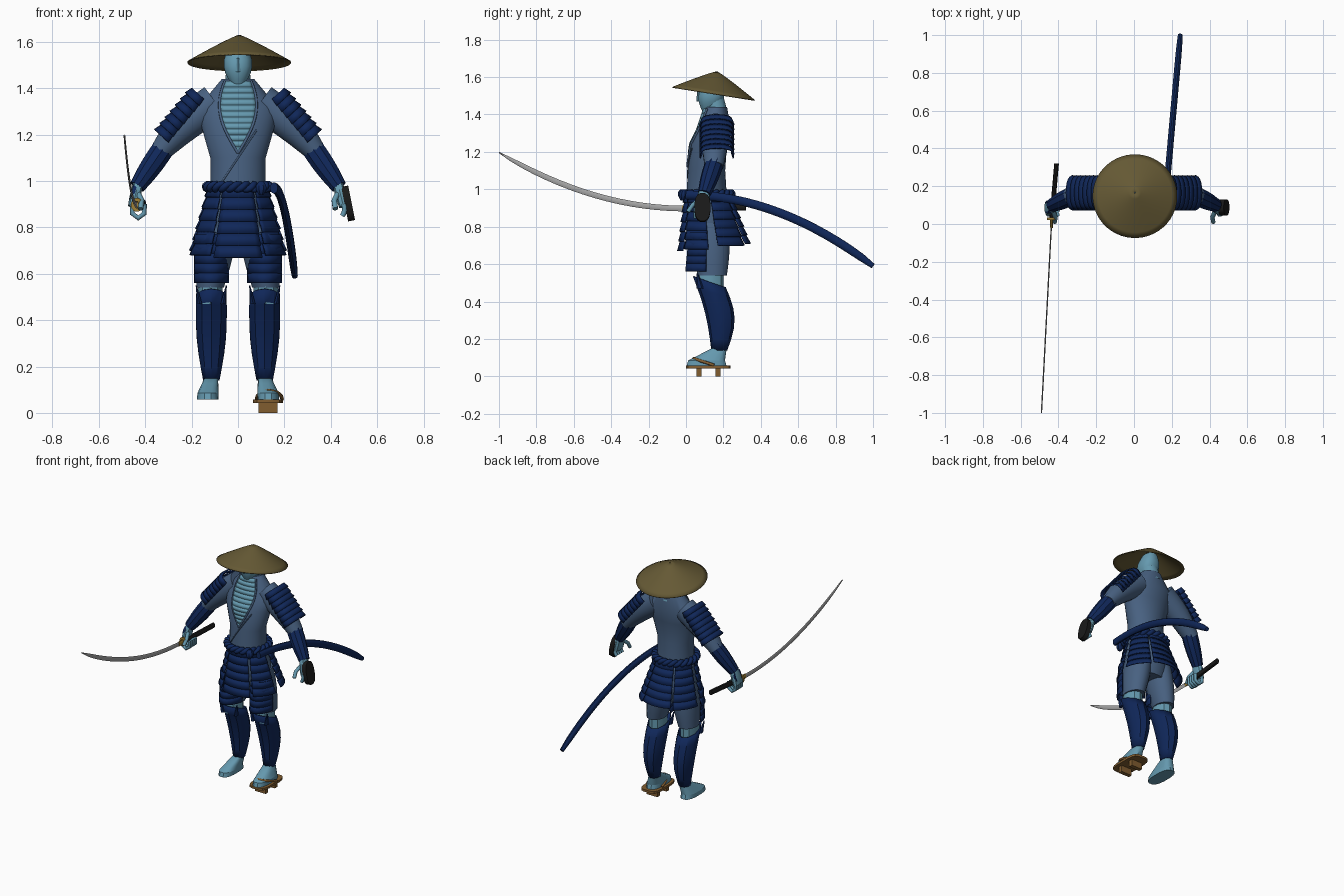
import bpy, bmesh, math
from math import sin, cos, pi, radians
from mathutils import Vector

if "Cube" in bpy.data.objects:
    bpy.data.objects.remove(bpy.data.objects["Cube"], do_unlink=True)

SIDES = ((1, "left"), (-1, "right"))
ACROSS, UP = (0, 1, 0), (0, 0, 1)


def colour(name, *rgb):
    material = bpy.data.materials.new(name)
    material.use_nodes = True
    material.diffuse_color = (*rgb, 1)
    material.node_tree.nodes["Principled BSDF"].inputs["Base Color"].default_value = (*rgb, 1)
    return material


SKIN = colour("pale blue skin", .13, .32, .43)
ROBE = colour("slate cloth", .065, .12, .22)
NAVY = colour("navy armour", .005, .02, .1)
STRAW = colour("olive straw", .13, .1, .035)
STEEL = colour("steel", .38, .38, .38)
BLACK = colour("black wrap", .01, .01, .01)
WOOD = colour("brown wood", .22, .11, .03)
GOLD = colour("dull gold", .35, .22, .04)


def add_object(name, data, material):
    data.materials.append(material)
    obj = bpy.data.objects.new(name, data)
    bpy.context.collection.objects.link(obj)
    return obj


def finish(name, bm, material, thickness=0):
    if not thickness:
        bmesh.ops.recalc_face_normals(bm, faces=bm.faces)
    mesh = bpy.data.meshes.new(name)
    bm.to_mesh(mesh)
    bm.free()
    obj = add_object(name, mesh, material)
    if thickness:
        solid = obj.modifiers.new("thickness", "SOLIDIFY")
        solid.thickness, solid.offset = thickness, 0
    return obj


def power(value, exponent):
    return math.copysign(abs(value) ** exponent, value)


def loft(name, centres, radii, material, sides=16, ref=None, square=1, tilt=0, shell=0):
    """Skin of rings: level ones, or set across the path when ref is given."""
    bm, rings = bmesh.new(), []
    centres = [Vector(c) for c in centres]
    last = len(centres) - 1
    for i, (centre, (a, b)) in enumerate(zip(centres, radii)):
        u, v = Vector((1, 0, 0)), Vector((0, 1, -tilt * i / last))
        if ref:
            along = centres[min(i + 1, last)] - centres[max(i - 1, 0)]
            u = along.cross(Vector(ref)).normalized()
            v = u.cross(along).normalized()
        angles = [math.tau * (k + .5) / sides for k in range(sides)]
        rings.append([bm.verts.new(centre + u * a * power(cos(t), square) + v * b * power(sin(t), square))
                      for t in angles])
    for low, high in zip(rings, rings[1:]):
        for k in range(sides):
            n = (k + 1) % sides
            bm.faces.new((low[k], low[n], high[n], high[k]))
    if not shell:
        bm.faces.new(rings[0])
        bm.faces.new(rings[-1])
    return finish(name, bm, material, shell)


def limb(name, start, end, first, final, material, bulge=0, bow=(0, 0, 0), steps=6, **style):
    """Tapering form between two points, swelling and bowing in the middle."""
    start, end, first, final = map(Vector, (start, end, first, final))
    times = [i / steps for i in range(steps + 1)]
    centres = [start.lerp(end, t) + Vector(bow) * sin(pi * t) for t in times]
    radii = [first.lerp(final, t) + Vector((bulge, bulge)) * sin(pi * t) for t in times]
    loft(name, centres, radii, material, **style)


def sheet(name, point, rows, material, columns=8, lift=0, thickness=.008, quilt=0):
    """Sheet over point(u, v, offset); the lower edge of each row is lifted."""
    bm = bmesh.new()
    for i in range(rows):
        upper, lower = [[bm.verts.new(point(2 * k / columns - 1, v, offset)) for k in range(columns + 1)]
                        for v, offset in ((i / rows, 0), ((i + 1) / rows, lift))]
        for k in range(columns):
            bm.faces.new((upper[k], upper[k + 1], lower[k + 1], lower[k]))
    if quilt:
        bmesh.ops.poke(bm, faces=bm.faces, offset=quilt)
    finish(name, bm, material, thickness)


def cord(name, points, radius, material, closed=False):
    curve = bpy.data.curves.new(name, "CURVE")
    curve.dimensions, curve.bevel_depth, curve.bevel_resolution = "3D", radius, 2
    curve.use_fill_caps = True
    spline = curve.splines.new("POLY")
    spline.points.add(len(points) - 1)
    for point, place in zip(spline.points, points):
        point.co = (*place, 1)
    spline.use_cyclic_u = closed
    add_object(name, curve, material)


# Torso rows: height, depth of centre, half width, half depth
TORSO = [(.94, .11, .12, .11), (1.1, .11, .12, .1), (1.24, .12, .16, .1),
         (1.32, .15, .17, .09), (1.44, .16, .07, .06)]
loft("robe_torso", [(0, y, z) for z, y, a, b in TORSO], [(a, b) for z, y, a, b in TORSO], ROBE, sides=32)


def chest(x, z, offset):
    for low, high in zip(TORSO, TORSO[1:]):
        if low[0] <= z <= high[0]:
            blend = (z - low[0]) / (high[0] - low[0])
            y, a, b = Vector(low[1:]).lerp(Vector(high[1:]), blend)
            return Vector((x, y - b * math.sqrt(1 - (x / a) ** 2) - offset, z))


def opening(u, v, offset):
    return chest(u * .08 * sin(.75 * pi * (1 - v)), 1.43 - .31 * v, offset + .004)


# Open chest, lapels and wrap seam
sheet("bare_chest", opening, 12, SKIN, thickness=.004)
for s, side in SIDES:
    cord(side + "_lapel", [opening(s, i / 12, 0) for i in range(13)], .006, ROBE)
cord("wrap_seam", [chest(.08 - .02 * i, 1.22 - .03 * i, 0) for i in range(9)], .004, ROBE)

# Head and neck
limb("neck", (0, .17, 1.39), (0, .15, 1.5), (.06, .06), (.05, .05), SKIN)
limb("head", (0, .12, 1.41), (0, .15, 1.58), (.025, .03), (.04, .05), SKIN, bulge=.03, square=.85)
limb("nose", (0, .07, 1.47), (0, .07, 1.53), (.013, .015), (.006, .01), SKIN, steps=1, sides=6)

# Straw hat, tilted back
reach = [.22 * (1 - i / 8) + .003 for i in range(9)]
hat = loft("straw_hat", [(0, 0, .12 * (1 - (r / .223) ** 1.1)) for r in reach],
           [(r, r) for r in reach], STRAW, sides=48, shell=.005)
hat.location = (.005, .147, 1.51)
hat.rotation_euler.x = radians(-9)

# Hips and skirt panels around a flaring ellipse
limb("hip_cloth", (0, .11, .97), (0, .13, .7), (.12, .11), (.12, .09), ROBE, bulge=.025, sides=24)


def skirt(middle, half, drop):
    def point(u, v, offset):
        t = radians(middle + half * u)
        return Vector(((.12 + .08 * v + offset) * cos(t),
                       .115 + .035 * v + (.115 + .07 * v + offset) * sin(t), .98 - drop * v))
    return point


panels = [("front_skirt", -90, 30, .31), ("back_skirt", 90, 30, .27)]
for s, side in SIDES:
    panels.append((side + "_front_skirt", -90 + s * 58, 23, .3))
    panels.append((side + "_back_skirt", 90 - s * 59, 25, .28))
for name, middle, half, drop in panels:
    sheet(name, skirt(middle, half, drop), 6, NAVY, lift=.009)

# Twisted rope sash and knot
for strand in range(2):
    loop = []
    for i in range(120):
        t = math.tau * i / 120
        twist = 11 * t + pi * strand
        r = .13 + .012 * cos(twist)
        loop.append((r * cos(t), .11 + r * sin(t), .975 + .012 * sin(twist)))
    cord("sash_strand", loop, .014, NAVY, closed=True)
limb("sash_knot", (.1, -.02, .94), (.1, -.01, 1), (.01, .01), (.01, .01), NAVY, bulge=.015, sides=8)

# Legs with thigh and shin armour
for s, side in SIDES:
    limb(side + "_trouser", (s * .12, .14, .54), (s * .075, .13, .82), (.06, .08), (.075, .1), ROBE, bulge=.01)
    limb(side + "_knee", (s * .12, .13, .47), (s * .12, .13, .56), (.055, .07), (.055, .07), SKIN, sides=10)

    def thigh(u, v, offset):
        t = radians(82 * u)
        return Vector((s * (.115 + .072 * sin(t)), .125 - (.105 + .02 * v + offset) * cos(t), .77 - .21 * v))

    sheet(side + "_thigh_guard", thigh, 5, NAVY, quilt=-s * .005)
    limb(side + "_shin_guard", (s * .115, .178, .14), (s * .115, .125, .505), (.034, .04), (.066, .085), NAVY,
         bulge=.013, bow=(0, .03, 0), sides=10, tilt=.35, shell=.006)
    for edge in (-1, 1):
        limb(side + "_knee_wing", (s * .115 + edge * .05, .075, .47), (s * .115 + edge * .065, .06, .55),
             (.012, .02), (.003, .005), NAVY, steps=1, sides=6)
    limb(side + "_foot", (s * .13, .11, .057), (s * .13, .11, .085), (.047, .108), (.046, .1), SKIN,
         steps=1, square=.75)
    limb(side + "_instep", (s * .13, .11, .085), (s * .115, .178, .15), (.046, .1), (.03, .04), SKIN,
         square=.75, steps=3)

# Single wooden sandal on the left foot
limb("sandal_sole", (.13, .12, .043), (.13, .12, .058), (.065, .12), (.065, .12), WOOD, steps=1, square=.5)
for y in (.07, .17):
    limb("sandal_tooth", (.13, y, 0), (.13, y, .045), (.045, .015), (.045, .015), WOOD,
         steps=1, sides=4, square=.3)
strap = [radians(18 * i) for i in range(11)]
cord("sandal_strap", [(.135 + .055 * cos(t), .15 - .11 * sin(t), .06 + .035 * sin(t)) for t in strap], .008, WOOD)

# Arms, shoulder guards and hands
for s, side in SIDES:
    limb(side + "_sleeve", (s * .1, .16, 1.34), (s * .34, .15, 1.12), (.08, .07), (.045, .05), ROBE,
         bulge=.01, bow=(s * .01, 0, .01), ref=ACROSS)
    limb(side + "_forearm_guard", (s * .315, .155, 1.15), (s * .435, .098, .975), (.05, .05), (.035, .035), NAVY,
         bulge=.006, sides=10, ref=ACROSS)

    def shoulder(u, v, offset):
        t = radians(100 * u)
        out = (.05 + offset) * power(cos(t), .6)
        return Vector((s * (.16 + .155 * v + .74 * out), .165 + (.08 + offset) * sin(t),
                       1.365 - .185 * v + .67 * out))

    sheet(side + "_shoulder_guard", shoulder, 7, NAVY, columns=12, lift=.01)
    limb(side + "_palm", (s * .43, .097, .99), (s * .455, .084, .89), (.022, .028), (.02, .042), SKIN,
         bulge=.003, sides=10, ref=ACROSS, square=.8)
    # The left fingers hang loosely, the right ones close round the grip
    curl = 20 if s > 0 else 60
    for finger in range(4):
        y = .05 + .021 * finger
        bend = [radians(30 - curl * i) for i in range(5)]
        cord(side + "_finger", [(s * (.43 + .03 * cos(t)), y, .88 + .04 * sin(t)) for t in bend], .011, SKIN)
    cord(side + "_thumb", [(s * .43, .07, .945), (s * .415, .035, .915), (s * .42, .01, .88)], .012, SKIN)

limb("left_hand_guard", (.46, .088, .9), (.49, .088, .906), (.043, .077), (.043, .077), BLACK,
     steps=1, ref=UP, square=.8)
limb("right_hand_guard", (-.445, .09, .945), (-.46, .09, .949), (.036, .04), (.034, .04), NAVY,
     steps=1, ref=UP, square=.8)

# Drawn sword: blade on a rising parabola, guard and wrapped grip
reach = [.03 - 1.03 * i / 16 for i in range(17)]
loft("sword_blade", [(.053 * y - .437, y, .897 + .3 * y * y) for y in reach],
     [(.004, .015 * (1 - y ** 12 * .8)) for y in reach], STEEL, sides=6, ref=UP)
limb("sword_guard", (-.436, .022, .897), (-.436, .034, .897), (.026, .03), (.026, .03), GOLD, steps=1, ref=UP)
limb("sword_collar", (-.437, -.02, .897), (-.436, .022, .897), (.008, .017), (.008, .017), GOLD,
     steps=1, sides=8, ref=UP)
limb("sword_grip", (-.435, .034, .897), (-.41, .32, .905), (.013, .018), (.013, .018), BLACK, sides=10, ref=UP)

# Empty scabbard at the left hip, on a falling parabola
reach = [i / 16 for i in range(17)]
loft("scabbard", [(.155 + .09 * y, y, .97 - .38 * y * y) for y in reach],
     [(.017 - .004 * y ** 20, .024 - .01 * y ** 20) for y in reach], NAVY, sides=12, ref=UP)

# Smooth shading with sharp edges kept
bpy.ops.object.select_all(action="DESELECT")
for obj in bpy.context.collection.objects:
    if obj.type == "MESH":
        obj.select_set(True)
        bpy.context.view_layer.objects.active = obj
bpy.ops.object.shade_smooth_by_angle(angle=radians(35))
